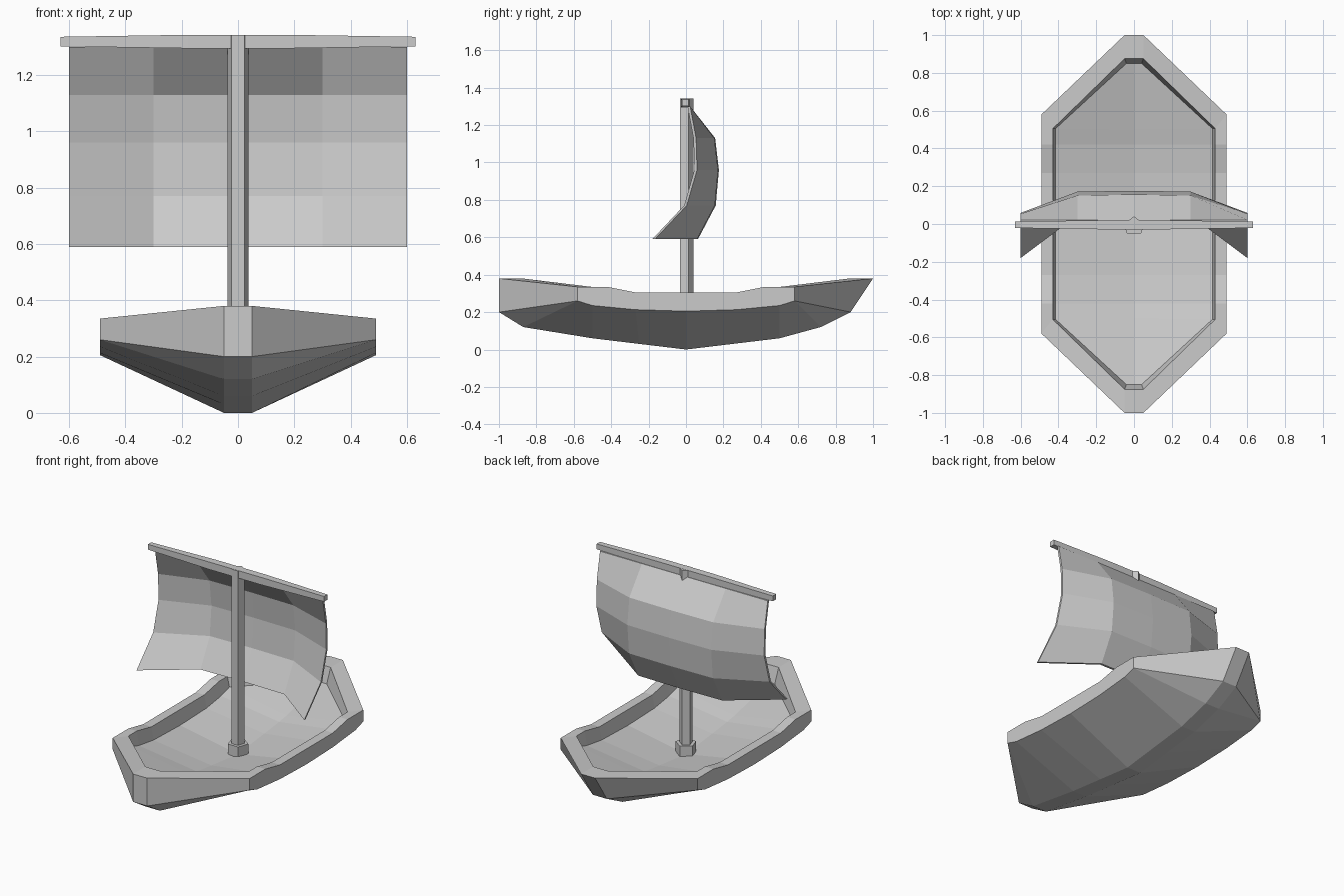
import bpy, bmesh, math

if "Cube" in bpy.data.objects:
    bpy.data.objects.remove(bpy.data.objects["Cube"])


def finish(name, bm):
    bmesh.ops.remove_doubles(bm, verts=bm.verts, dist=0.0005)
    bmesh.ops.dissolve_degenerate(bm, edges=bm.edges, dist=0.0005)
    bmesh.ops.recalc_face_normals(bm, faces=bm.faces)
    me = bpy.data.meshes.new(name)
    bm.to_mesh(me)
    bm.free()
    ob = bpy.data.objects.new(name, me)
    bpy.context.collection.objects.link(ob)
    return ob


def skin(bm, rings, close):
    """Join neighbouring point rows with quads; close also joins last to first."""
    rows = [[bm.verts.new(p) for p in r] for r in rings]
    pairs = list(zip(rows, rows[1:])) + ([(rows[-1], rows[0])] if close else [])
    for a, b in pairs:
        for i in range(len(a) - 1):
            bm.faces.new((a[i], a[i + 1], b[i + 1], b[i]))
    return rows


# Hull: one cross-section per station, running around the whole boat as a loop
def station(s, floor_mid, floor_edge, rim_in, rim_out, chine, keel):
    mid = (0, *floor_mid)
    pts = [(s * x, y, z) for x, y, z in (floor_edge, rim_in, rim_out, chine)]
    return [mid, *pts, (s * 0.05, *keel), (0, *keel)]


def end_station(s, d, chine_y):
    return station(s, (d * .85, .28), (.04, d * .85, .28), (.05, d * .875, .38),
                   (.05, d * 1.0, .38), (.05, chine_y, .2), (chine_y, .2))


def side_station(s, mid, y_in, y_rim, z_rim, chine, keel):
    return station(s, mid, (.415, y_in, chine[1] + .01), (.43, y_in, z_rim),
                   (.49, y_rim, z_rim), (.49, *chine), keel)


def half(s):
    row = [end_station(s, -1, -1.0),
           side_station(s, (-.5, .2), -.505, -.58, .335, (-.58, .26), (-.87, .12))]
    for y_rim, z_rim, chine, keel, mid in (
            (-.42, .335, (-.5, .235), (-.5, .06), (-.42, .188)),
            (-.27, .305, (-.27, .213), (-.25, .03), (-.27, .17)),
            (0, .305, (0, .205), (0, 0), (0, .14)),
            (.27, .305, (.27, .213), (.25, .03), (.27, .17)),
            (.42, .335, (.5, .235), (.5, .06), (.42, .188))):
        row.append(side_station(s, mid, y_rim, y_rim, z_rim, chine, keel))
    row += [side_station(s, (.5, .2), .505, .58, .335, (.58, .26), (.72, .12)),
            end_station(s, 1, .88)]
    return row


bm = bmesh.new()
skin(bm, half(1) + half(-1)[::-1], True)
finish("hull", bm)


# Mast and its foot: five-sided posts with the point aft
def post(name, r, z0, z1):
    bm = bmesh.new()
    ring = [(r * math.sin(i * math.tau / 5), r * math.cos(i * math.tau / 5)) for i in range(5)]
    lo = [bm.verts.new((x, y, z0)) for x, y in ring]
    face = bm.faces.new(lo)
    top = bmesh.ops.extrude_face_region(bm, geom=[face], use_keep_orig=True)["geom"]
    bmesh.ops.translate(bm, verts=[v for v in top if isinstance(v, bmesh.types.BMVert)],
                        vec=(0, 0, z1 - z0))
    finish(name, bm)


post("mast", .04, .11, 1.342)
post("mast_foot", .063, .11, .215)

# Yard: square spar, thicker in the middle
bm = bmesh.new()
rings = []
for x, h in ((-.63, .017), (-.18, .024), (.18, .024), (.63, .017)):
    rings.append([(x, -.004 + a * h, 1.319 + b * h)
                  for a, b in ((-1, -1), (1, -1), (1, 1), (-1, 1), (-1, -1))])
rows = skin(bm, rings, False)
bm.faces.new(rows[0][:4])
bm.faces.new(rows[-1][:4])
finish("yard", bm)

# Sail: billowing 4 x 4 sheet with a little thickness
heights = (.59, .77, .96, 1.13, 1.3)
edge = (-.18, -.01, .045, .04, .008)
inner = (.045, .14, .157, .137, .008)
middle = (.05, .145, .162, .142, .008)
bm = bmesh.new()
skin(bm, [[(x, y, z) for y, z in zip(col, heights)] for x, col in
          ((-.6, edge), (-.3, inner), (0, middle), (.3, inner), (.6, edge))], False)
back = bmesh.ops.extrude_face_region(bm, geom=bm.faces[:], use_keep_orig=True)["geom"]
bmesh.ops.translate(bm, verts=[v for v in back if isinstance(v, bmesh.types.BMVert)],
                    vec=(0, .014, 0))
finish("sail", bm)
